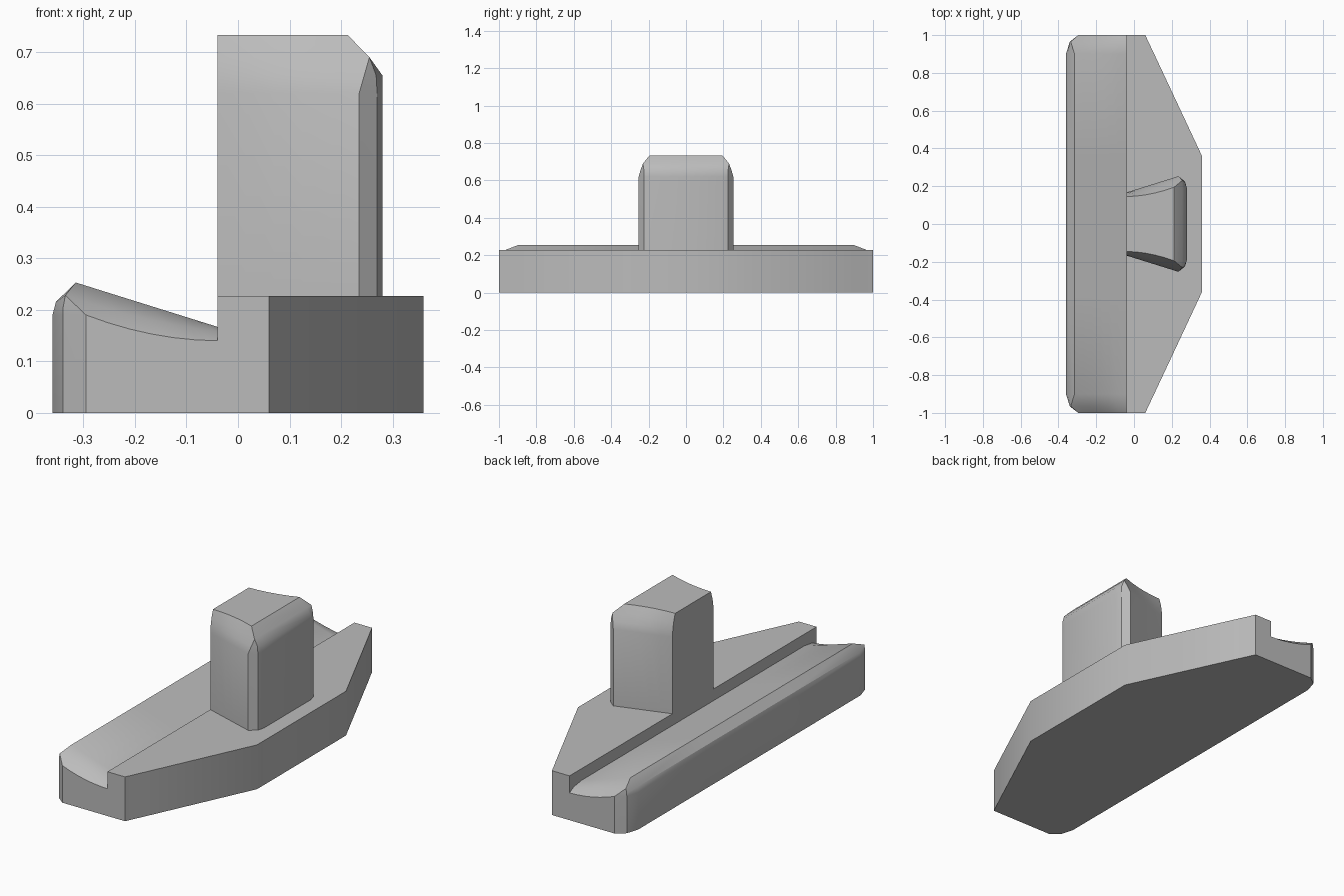
import bpy, bmesh, math

cube = bpy.data.objects.get("Cube")
if cube:
    bpy.data.objects.remove(cube)

grey = bpy.data.materials.new("neutral_grey")
colour = (0.5, 0.5, 0.5, 1)
grey.diffuse_color = colour
grey.use_nodes = True
grey.node_tree.nodes["Principled BSDF"].inputs["Base Color"].default_value = colour

STEP_X = -0.04   # shared plane of the groove wall and the upright block
DECK_Z = 0.227   # height of the flat deck


def lerp(a, b, t):
    return a + (b - a) * t


def loft(name, rings):
    """Skin matching closed rings and cap both ends."""
    bm = bmesh.new()
    loops = [[bm.verts.new(p) for p in ring] for ring in rings]
    count = len(loops[0])
    for low, high in zip(loops, loops[1:]):
        for i in range(count):
            j = (i + 1) % count
            bm.faces.new((low[i], low[j], high[j], high[i]))
    bm.faces.new(loops[0])
    bm.faces.new(loops[-1])
    bmesh.ops.remove_doubles(bm, verts=bm.verts, dist=0.0005)
    bmesh.ops.recalc_face_normals(bm, faces=bm.faces)
    mesh = bpy.data.meshes.new(name)
    bm.to_mesh(mesh)
    bm.free()
    mesh.materials.append(grey)
    obj = bpy.data.objects.new(name, mesh)
    bpy.context.collection.objects.link(obj)
    bpy.ops.object.select_all(action="DESELECT")
    obj.select_set(True)
    bpy.context.view_layer.objects.active = obj
    bpy.ops.object.shade_smooth_by_angle(angle=math.radians(30))
    return obj


def base_section(y, right, left, shoulder, ridge, floor, sag):
    """Cross-section: outer shoulder, ridge, sloping groove, wall and deck."""
    ring = [(right, 0), (left, 0), shoulder,
            (lerp(shoulder[0], ridge[0], 0.35) - 0.2 * (ridge[0] - left),
             lerp(shoulder[1], ridge[1], 0.4)), ridge]
    for i in range(1, 6):
        t = i / 6
        ring.append((lerp(ridge[0], STEP_X, t),
                     lerp(ridge[1], floor, t) - sag * 4 * t * (1 - t)))
    ring += [(STEP_X, floor), (STEP_X, DECK_Z), (right, DECK_Z)]
    return [(x, y, z) for x, z in ring]


# Base: end sections dip and pull in at the outer corner
sections = [
    (1.0, 0.06, -0.295, (-0.295, 0.19), (-0.295, 0.19), 0.14, 0.012),
    (0.965, 0.076, -0.34, (-0.34, 0.19), (-0.335, 0.228), 0.158, 0.008),
    (0.9, 0.107, -0.36, (-0.36, 0.19), (-0.315, 0.253), 0.167, 0),
    (0.36, 0.36, -0.36, (-0.36, 0.19), (-0.315, 0.253), 0.167, 0),
]
ends = [base_section(*s) for s in sections]
mirrored = [[(x, -y, z) for x, y, z in ring] for ring in reversed(ends)]
loft("base", ends + mirrored)


def block_ring(z, back, corner, bevel, front, sag):
    """Plan outline: splayed sides with a bevelled front corner."""
    half = []
    for i in range(6):
        t = i / 5
        half.append((lerp(STEP_X, corner[0], t),
                     lerp(back, corner[1], t) - sag * 4 * t * (1 - t)))
    half += [bevel, front]
    outline = half + [(x, -y) for x, y in reversed(half)]
    return [(x, y, z) for x, y in outline]


# Upright block: straight below, softened towards the top
loft("upright_block", [block_ring(*r) for r in (
    (DECK_Z, 0.167, (0.235, 0.253), (0.27, 0.225), (0.28, 0.19), 0),
    (0.62, 0.167, (0.235, 0.253), (0.27, 0.225), (0.28, 0.19), 0),
    (0.655, 0.164, (0.245, 0.243), (0.268, 0.225), (0.28, 0.19), 0.003),
    (0.69, 0.158, (0.255, 0.23), (0.255, 0.23), (0.255, 0.192), 0.007),
    (0.733, 0.145, (0.213, 0.195), (0.213, 0.195), (0.213, 0.195), 0.011),
)])
